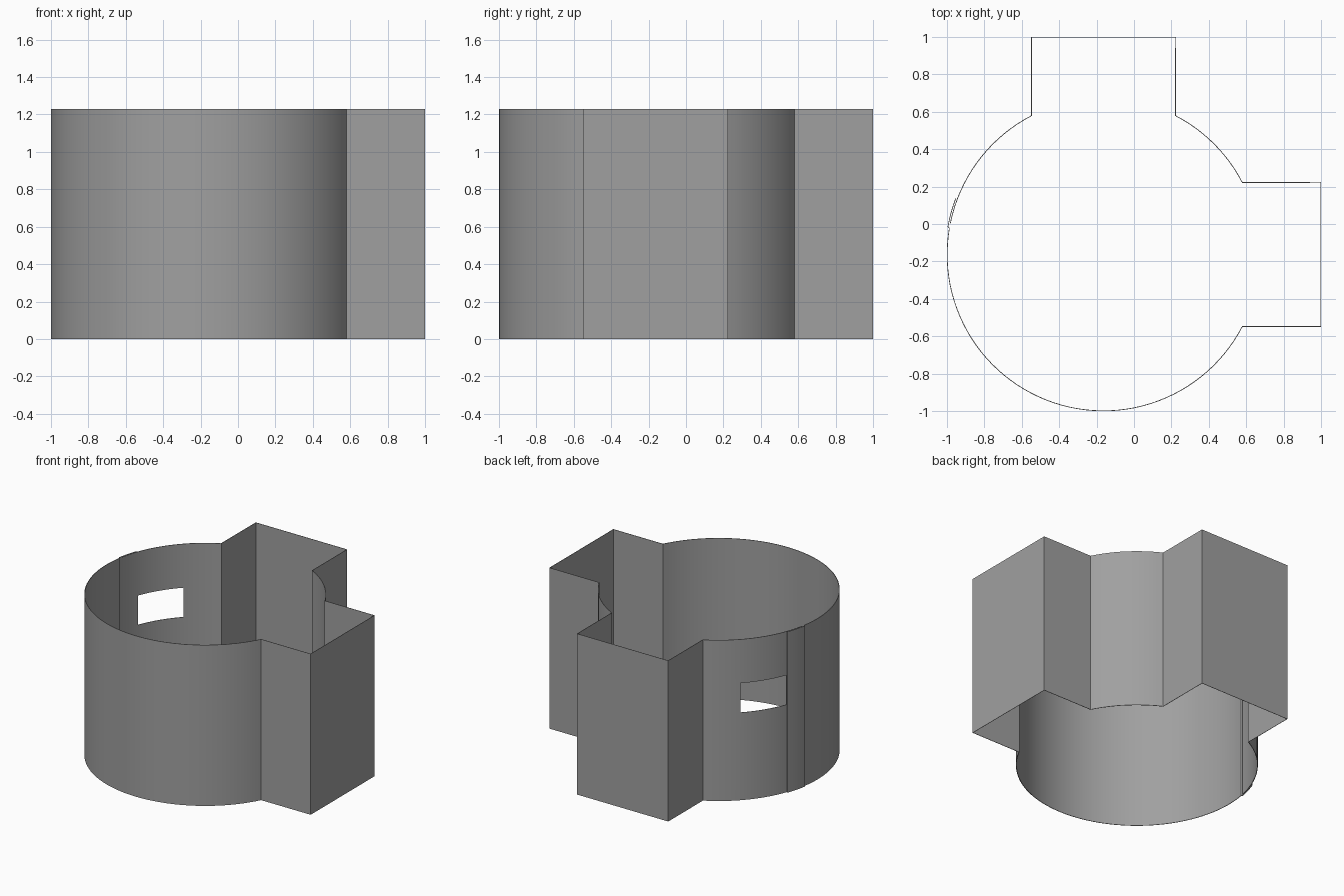
import bpy, bmesh
from math import sin, cos, radians, degrees, atan2

if "Cube" in bpy.data.objects:
    bpy.data.objects.remove(bpy.data.objects["Cube"])

C, R, H = -0.163, 0.836, 1.23          # ring centre (x = y), radius, height
LEVELS = (0.0, 0.67, 0.895, H)         # window sits in the middle band
WIN_A, WIN_B = 135.3, 159.0            # window angles


def arc(a, b, r=R, step=3.0):
    n = max(1, round(abs(b - a) / step))
    return [(C + r * cos(radians(a + (b - a) * i / n)),
             C + r * sin(radians(a + (b - a) * i / n))) for i in range(n + 1)]


# angles where the two square bays meet the ring
half = 0.385
depth = (R * R - half * half) ** 0.5
a = degrees(atan2(half, depth))

# one strip: inner end, window stretch, back bay, right bay, round to the overlap flap
profile = arc(168.6, WIN_B)
w0 = len(profile) - 1
profile += arc(WIN_B, WIN_A)[1:]
w1 = len(profile) - 1
profile += arc(WIN_A, 90 + a)[1:]
profile += [(C - half, 0.998), (C + half, 0.998)]
profile += arc(90 - a, a)
profile += [(0.998, C + half), (0.998, C - half)]
profile += arc(-a, -189.7)
profile += arc(-190.1, -200.8, R + 0.009)

# sweep the strip upward, leaving the window open
bm = bmesh.new()
rows = [[bm.verts.new((x, y, z)) for x, y in profile] for z in LEVELS]
for j in range(len(LEVELS) - 1):
    for i in range(len(profile) - 1):
        if j == 1 and w0 <= i < w1:
            continue
        lo, hi = rows[j], rows[j + 1]
        bm.faces.new((lo[i + 1], lo[i], hi[i], hi[i + 1]))

mesh = bpy.data.meshes.new("wrapped_wall")
bm.to_mesh(mesh)
bm.free()
wall = bpy.data.objects.new("wrapped_wall", mesh)
bpy.context.collection.objects.link(wall)

# dark grey sheet
mat = bpy.data.materials.new("dark_grey")
mat.diffuse_color = (0.353, 0.353, 0.353, 1.0)
mat.use_nodes = True
mat.node_tree.nodes["Principled BSDF"].inputs["Base Color"].default_value = mat.diffuse_color
mesh.materials.append(mat)

# paper-thin wall, smooth ring, crisp bay corners
bpy.context.view_layer.objects.active = wall
wall.select_set(True)
thin = wall.modifiers.new("thickness", 'SOLIDIFY')
thin.thickness = 0.004
thin.offset = 0.0
bpy.ops.object.modifier_apply(modifier=thin.name)
bpy.ops.object.shade_smooth_by_angle(angle=radians(20))
